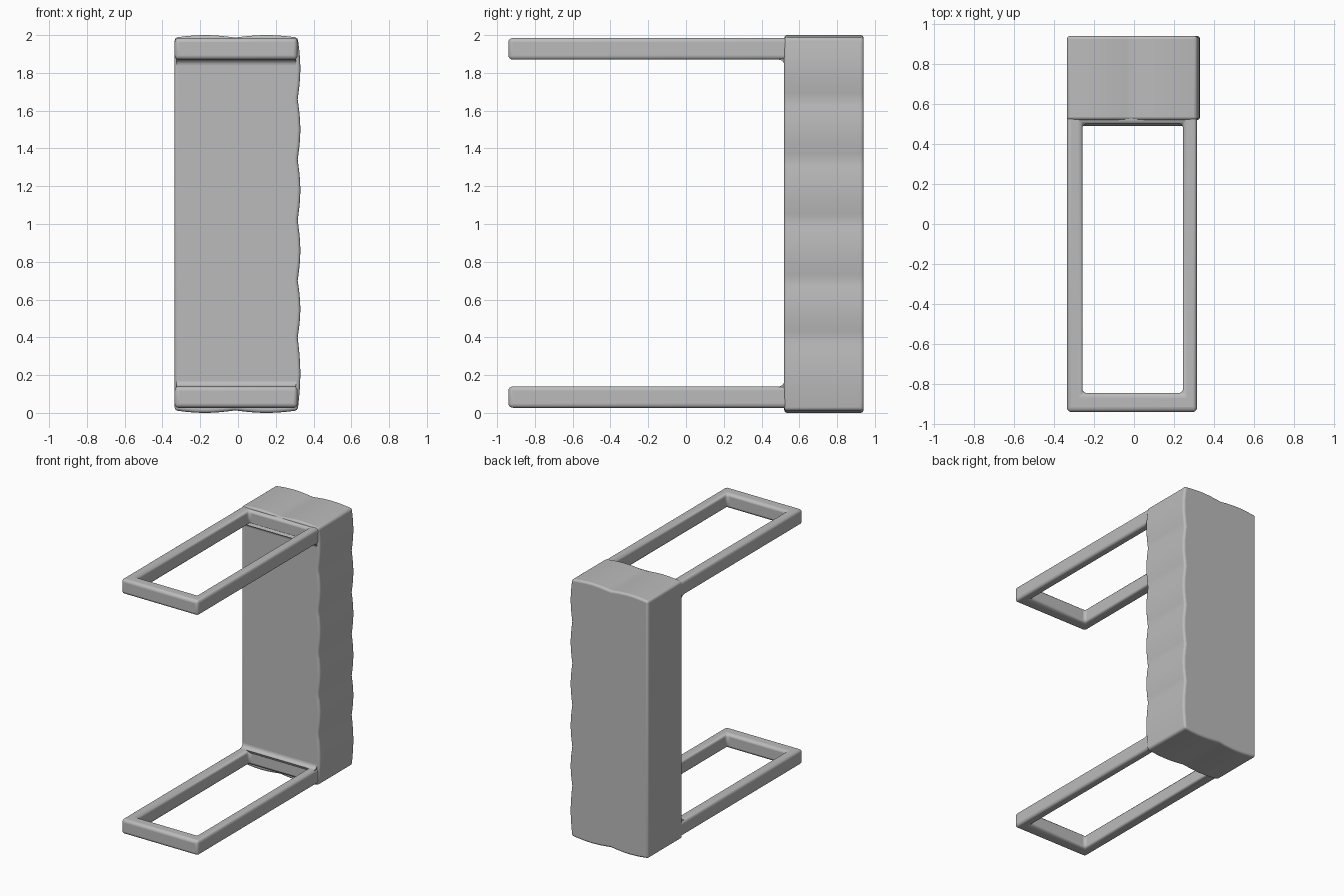
import bpy, bmesh, math

if "Cube" in bpy.data.objects:
    bpy.data.objects.remove(bpy.data.objects["Cube"])

grey = bpy.data.materials.new("plain grey")
grey.diffuse_color = (0.5, 0.5, 0.5, 1)
grey.use_nodes = True
grey.node_tree.nodes["Principled BSDF"].inputs["Base Color"].default_value = grey.diffuse_color


def finish(name, bm, bevel):
    """Turn a bmesh into a softly rounded object."""
    bmesh.ops.recalc_face_normals(bm, faces=bm.faces)
    mesh = bpy.data.meshes.new(name)
    bm.to_mesh(mesh)
    bm.free()
    mesh.materials.append(grey)
    ob = bpy.data.objects.new(name, mesh)
    bpy.context.collection.objects.link(ob)
    if bevel:
        mod = ob.modifiers.new("round", "BEVEL")
        mod.width, mod.segments = bevel, 4
        mod.limit_method, mod.angle_limit = "ANGLE", math.radians(50)
    bpy.ops.object.select_all(action="DESELECT")
    ob.select_set(True)
    bpy.context.view_layer.objects.active = ob
    bpy.ops.object.shade_smooth_by_angle(angle=math.radians(40))
    return ob


def extrude(bm, points, offset):
    """Extrude a closed outline of 3D points by an offset vector."""
    face = bm.faces.new([bm.verts.new(p) for p in points])
    new = bmesh.ops.extrude_face_region(bm, geom=[face])["geom"]
    bmesh.ops.translate(bm, vec=offset, verts=[v for v in new if isinstance(v, bmesh.types.BMVert)])


def scallop(stops, height, steps):
    """Shallow lobes between successive stops, as (position, rise) pairs."""
    out = []
    for a, b in zip(stops, stops[1:]):
        for i in range(steps):
            t = i / steps
            out.append((a + (b - a) * t, height * math.sin(math.pi * t)))
    return out + [(stops[-1], 0)]


# Tall block: flat back and left side, lobed right side, top and bottom
L, R, BOT, TOP = -0.335, 0.316, 0.013, 1.987
side = scallop([BOT, 0.40, 0.70, 1.02, 1.34, 1.66, TOP], 0.014, 10)
cap = scallop([L, -0.015, R], 0.013, 12)
outline = [(x, BOT - h) for x, h in cap]
outline += [(R + h, z) for z, h in side[1:]]
outline += [(x, TOP + h) for x, h in reversed(cap[:-1])]
bm = bmesh.new()
extrude(bm, [(x, 0.52, z) for x, z in outline], (0, 0.42, 0))
finish("block", bm, 0.016)

# Two open rectangular frames reaching forward, with a fillet at the block
for name, z0, z1, edge, way in (("lower", 0.027, 0.14, 0.14, 1),
                                ("upper", 1.87, 1.985, 1.87, -1)):
    bm = bmesh.new()
    outer = [(-0.335, -0.94), (0.315, -0.94), (0.315, 0.60), (-0.335, 0.60)]
    inner = [(-0.258, -0.845), (0.245, -0.845), (0.245, 0.50), (-0.258, 0.50)]
    rings = [[bm.verts.new((x, y, z)) for x, y in loop]
             for loop in (outer, inner) for z in (z0, z1)]
    ob_, ot, ib, it = rings
    for i in range(4):
        j = (i + 1) % 4
        for a, b in ((ob_, ot), (ot, it), (it, ib), (ib, ob_)):
            bm.faces.new((a[i], a[j], b[j], b[i]))
    finish(name + "_frame", bm, 0.022)

    r = 0.03
    arc = [(0.52 - r + r * math.sin(t * math.pi / 12),
            edge + way * r * (1 - math.cos(t * math.pi / 12))) for t in range(7)]
    section = arc + [(0.535, edge + way * r), (0.535, edge - way * 0.02), (0.50, edge - way * 0.02)]
    bm = bmesh.new()
    extrude(bm, [(-0.325, y, z) for y, z in section], (0.632, 0, 0))
    finish(name + "_fillet", bm, 0)
